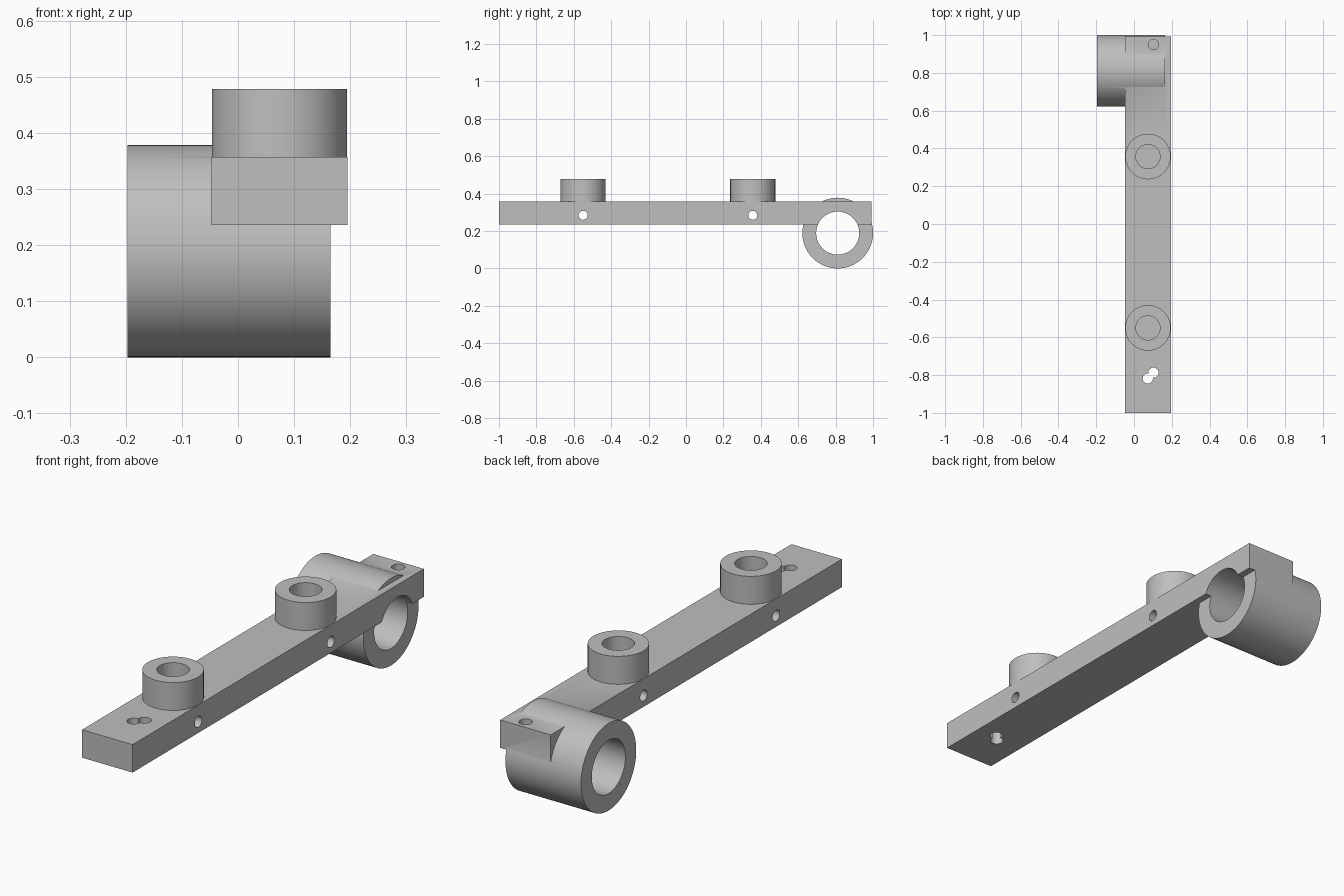
import bpy
from math import pi
from mathutils import Matrix

cube = bpy.data.objects.get("Cube")
if cube:
    bpy.data.objects.remove(cube)

# Main dimensions
BAR_X, BAR_BOTTOM, BAR_TOP = 0.074, 0.236, 0.357
BAR_WIDTH = 0.242
BOSS_YS = (-0.55, 0.357)
BOSS_TOP = 0.478
TUBE_Y, TUBE_R, BORE_R = 0.811, 0.189, 0.115

grey = bpy.data.materials.new("plain grey")
grey.use_nodes = True
colour = (0.52, 0.52, 0.52, 1)
grey.diffuse_color = colour
grey.node_tree.nodes["Principled BSDF"].inputs["Base Color"].default_value = colour


def box(name, low, high):
    middle = [(a + b) / 2 for a, b in zip(low, high)]
    bpy.ops.mesh.primitive_cube_add(size=1)
    ob = bpy.context.object
    ob.name = name
    size = [b - a for a, b in zip(low, high)]
    ob.data.transform(Matrix.Translation(middle) @ Matrix.Diagonal((*size, 1)))
    ob.data.materials.append(grey)
    return ob


def cylinder(name, radius, axis, start, end, centre, sides=64):
    """Cylinder along x or z; centre gives the other two coordinates."""
    bpy.ops.mesh.primitive_cylinder_add(vertices=sides, radius=radius, depth=end - start)
    ob = bpy.context.object
    ob.name = name
    mid = (start + end) / 2
    if axis == "x":
        place = Matrix.Translation((mid, *centre)) @ Matrix.Rotation(pi / 2, 4, "Y")
    else:
        place = Matrix.Translation((*centre, mid))
    ob.data.transform(place)
    ob.data.materials.append(grey)
    return ob


def combine(body, tool, operation):
    mod = body.modifiers.new(tool.name, "BOOLEAN")
    mod.operation, mod.solver, mod.object = operation, "EXACT", tool
    tool.hide_render = True
    bpy.ops.object.select_all(action="DESELECT")
    bpy.context.view_layer.objects.active = body
    body.select_set(True)
    bpy.ops.object.modifier_apply(modifier=mod.name)
    bpy.data.objects.remove(tool)


# Long bar
half = BAR_WIDTH / 2
arm = box("mounting_arm", (BAR_X - half, -1, BAR_BOTTOM), (BAR_X + half, 0.993, BAR_TOP))

# Cross tube at the back end, and the two round bosses
combine(arm, cylinder("cross_tube", TUBE_R, "x", -0.197, 0.165, (TUBE_Y, TUBE_R), 96), "UNION")
for y in BOSS_YS:
    combine(arm, cylinder("boss", 0.1205, "z", 0.32, BOSS_TOP, (BAR_X, y)), "UNION")

# Tube bore, which also grooves the underside of the bar
combine(arm, cylinder("tube_bore", BORE_R, "x", -0.4, 0.4, (TUBE_Y, TUBE_R), 96), "DIFFERENCE")

# Boss sockets and the pin holes that cross the bar below them
for y in BOSS_YS:
    combine(arm, cylinder("boss_socket", 0.064, "z", BAR_TOP - 0.002, 0.6, (BAR_X, y)), "DIFFERENCE")
    combine(arm, cylinder("pin_hole", 0.024, "x", -0.4, 0.4, (y, 0.284), 32), "DIFFERENCE")

# Overlapping through holes at the front, blind screw hole at the back
for x, y, bottom in ((0.073, -0.818, 0.1), (0.103, -0.787, 0.1), (0.103, 0.95, 0.24)):
    combine(arm, cylinder("screw_hole", 0.027, "z", bottom, 0.5, (x, y), 32), "DIFFERENCE")

bpy.ops.object.shade_smooth_by_angle(angle=pi / 6)
